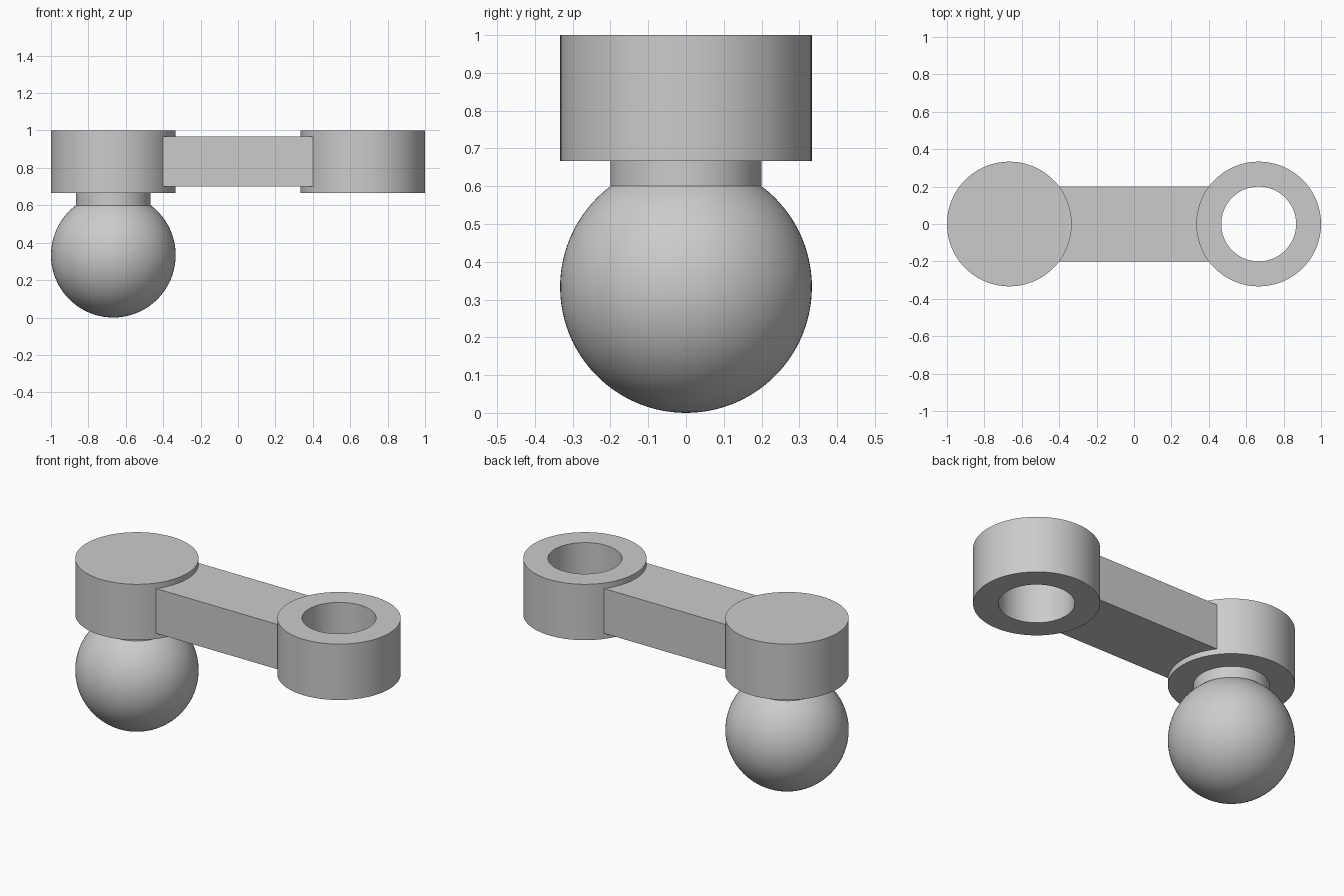
import bpy
import bmesh
from math import sin, cos, pi, asin

cube = bpy.data.objects.get("Cube")
if cube:
    bpy.data.objects.remove(cube, do_unlink=True)

R = 1 / 3            # radius of ball and end hubs
HOLE = 0.2           # radius of socket hole and neck
END_X = 1 - R        # hub centre distance from the middle
SEGMENTS = 96

grey = bpy.data.materials.new("plain grey")
grey.use_nodes = True
colour = (0.6, 0.6, 0.6, 1)
grey.diffuse_color = colour
grey.node_tree.nodes["Principled BSDF"].inputs["Base Color"].default_value = colour


def finish(name, bm, location):
    """Turn a bmesh into a shaded, coloured object."""
    bmesh.ops.recalc_face_normals(bm, faces=bm.faces)
    mesh = bpy.data.meshes.new(name)
    bm.to_mesh(mesh)
    bm.free()
    mesh.materials.append(grey)
    obj = bpy.data.objects.new(name, mesh)
    obj.location = location
    bpy.context.collection.objects.link(obj)
    bpy.ops.object.select_all(action="DESELECT")
    obj.select_set(True)
    bpy.context.view_layer.objects.active = obj
    bpy.ops.object.shade_smooth_by_angle(angle=pi / 6)
    return obj


def lathe(name, profile, x, closed=False):
    """Revolve (radius, height) points around a vertical axis at x."""
    bm = bmesh.new()
    verts = [bm.verts.new((r, 0, z)) for r, z in profile]
    edges = [bm.edges.new(pair) for pair in zip(verts, verts[1:])]
    if closed:
        edges.append(bm.edges.new((verts[-1], verts[0])))
    bmesh.ops.spin(bm, geom=verts + edges, axis=(0, 0, 1), cent=(0, 0, 0),
                   angle=2 * pi, steps=SEGMENTS, use_merge=True)
    bmesh.ops.remove_doubles(bm, verts=bm.verts, dist=1e-5)
    return finish(name, bm, (x, 0, 0))


# Ball with its short neck, the neck running up into the solid hub
rings = 40
top_angle = pi / 2 - asin(HOLE / R)
angles = [-pi / 2 + (top_angle + pi / 2) * i / rings for i in range(rings + 1)]
ball = [(R * cos(a), R + R * sin(a)) for a in angles]
ball[0] = (0, 0)
lathe("ball_and_neck", ball + [(HOLE, 0.7), (0, 0.7)], -END_X)

# Solid hub above the ball
lathe("solid_hub", [(0, 1 - R), (R, 1 - R), (R, 1), (0, 1)], -END_X)

# Open socket ring at the other end
lathe("socket_ring", [(HOLE, 1 - R), (R, 1 - R), (R, 1), (HOLE, 1)], END_X, closed=True)

# Straight arm joining the two hubs
bm = bmesh.new()
bmesh.ops.create_cube(bm, size=1)
bmesh.ops.scale(bm, vec=(0.8, 2 * HOLE, 0.267), verts=bm.verts)
finish("link_arm", bm, (0, 0, 1 - R / 2))
